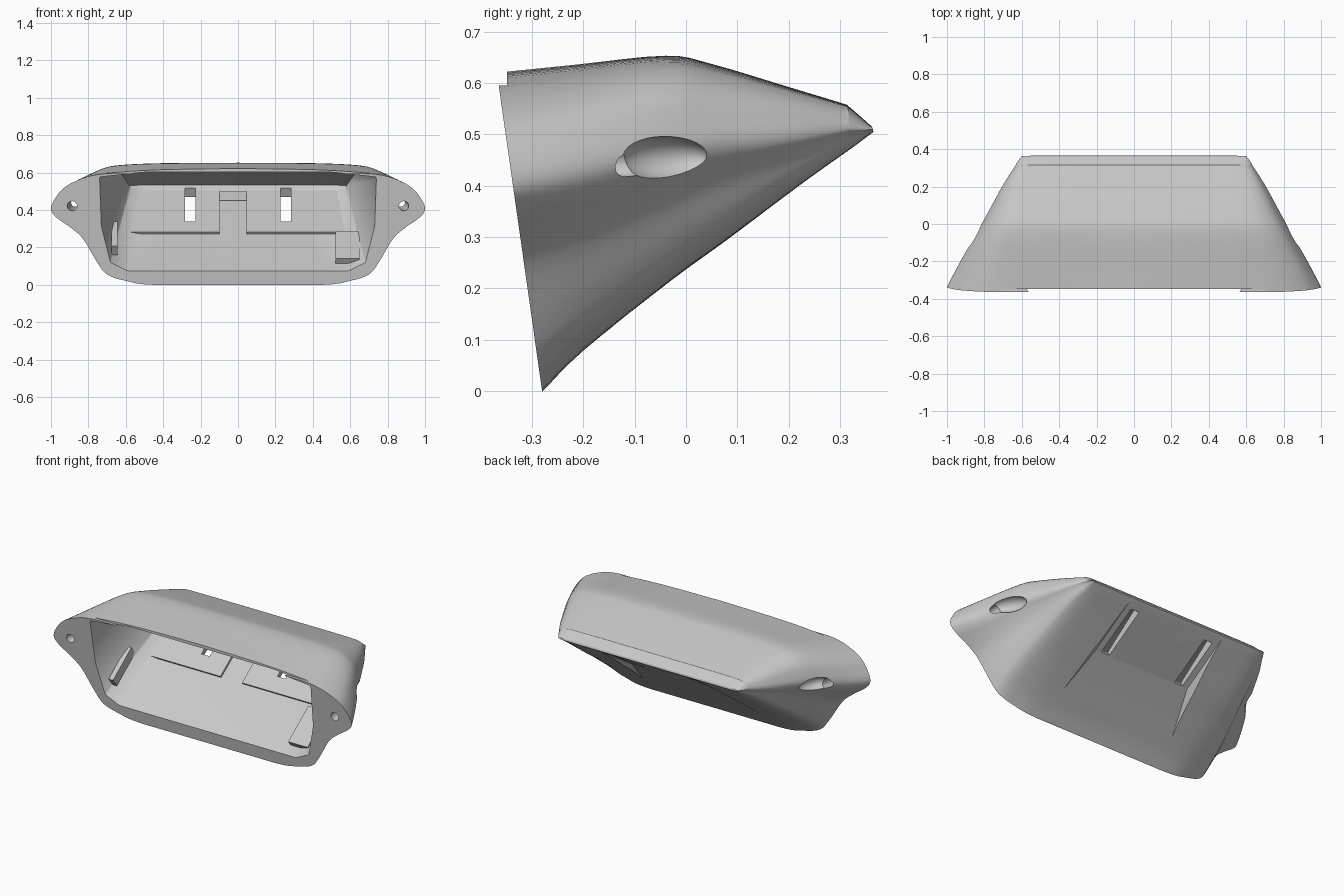
import bpy, bmesh, math
from mathutils import Matrix, Vector

cube = bpy.data.objects.get("Cube")
if cube:
    bpy.data.objects.remove(cube)

grey = bpy.data.materials.new("light_grey")
grey.use_nodes = True
grey.diffuse_color = (0.58, 0.58, 0.58, 1)
grey.node_tree.nodes["Principled BSDF"].inputs["Base Color"].default_value = (0.58, 0.58, 0.58, 1)


def make(name, bm):
    bmesh.ops.recalc_face_normals(bm, faces=bm.faces)
    mesh = bpy.data.meshes.new(name)
    bm.to_mesh(mesh)
    bm.free()
    mesh.materials.append(grey)
    ob = bpy.data.objects.new(name, mesh)
    bpy.context.collection.objects.link(ob)
    return ob


def box(name, centre, size, pitch=0):
    bm = bmesh.new()
    mat = Matrix.Translation(centre) @ Matrix.Rotation(pitch, 4, 'X') @ Matrix.Diagonal((*size, 1))
    bmesh.ops.create_cube(bm, size=1, matrix=mat)
    return make(name, bm)


def rod(name, start, end, radius):
    # Cylinder between two points
    bm = bmesh.new()
    a, b = Vector(start), Vector(end)
    mat = Matrix.Translation((a + b) / 2) @ (b - a).to_track_quat('Z', 'Y').to_matrix().to_4x4()
    bmesh.ops.create_cone(bm, cap_ends=True, segments=32, radius1=radius, radius2=radius,
                          depth=(b - a).length, matrix=mat)
    return make(name, bm)


def ellipsoid(name, centre, radii, yaw):
    bm = bmesh.new()
    mat = Matrix.Translation(centre) @ Matrix.Rotation(yaw, 4, 'Z') @ Matrix.Diagonal((*radii, 1))
    bmesh.ops.create_uvsphere(bm, u_segments=32, v_segments=16, radius=1, matrix=mat)
    return make(name, bm)


def hull(name, points):
    # Convex solid from points mirrored in x
    bm = bmesh.new()
    for x, y, z in points:
        for side in (1, -1):
            bm.verts.new((x * side, y, z))
    bmesh.ops.convex_hull(bm, input=bm.verts)
    loose = [v for v in bm.verts if not v.link_faces]
    bmesh.ops.delete(bm, geom=loose, context='VERTS')
    return make(name, bm)


def cut(target, cutter):
    mod = target.modifiers.new("cut", 'BOOLEAN')
    mod.operation = 'DIFFERENCE'
    mod.solver = 'EXACT'
    mod.object = cutter
    bpy.context.view_layer.objects.active = target
    bpy.ops.object.modifier_apply(modifier=mod.name)


def cut_once(target, cutter):
    cut(target, cutter)
    bpy.data.objects.remove(cutter)


def smooth(points, steps):
    # Catmull-Rom curve through the points
    pts = [Vector(p) for p in points]
    out = []
    for i in range(len(pts) - 1):
        p0, p1, p2, p3 = (pts[max(i - 1, 0)], pts[i], pts[i + 1], pts[min(i + 2, len(pts) - 1)])
        for k in range(steps):
            t = k / steps
            out.append(p1 + (p2 - p0) * t / 2 + (p0 * 2 - p1 * 5 + p2 * 4 - p3) * t * t / 2
                       + (p1 * 3 - p0 - p2 * 3 + p3) * t ** 3 / 2)
    return out + [pts[-1]]


# Half outlines (width, height) of the winged front and the boxy back
front = [(0, 0), (.45, 0), (.6, .035), (.7, .09), (.755, .2), (.83, .4), (.9, .5), (.97, .58),
         (1, .65), (.98, .74), (.92, .85), (.8, .935), (.66, .965), (.4, .99), (0, 1)]
back = [(0, 0), (.6, 0), (.85, 0), (.94, .05), (.97, .12), (.98, .22), (.99, .32), (1, .4),
        (1, .5), (.995, .62), (.98, .8), (.95, .92), (.88, .98), (.6, 1), (0, 1)]
# Top y, top z, bottom y, bottom z, half width, blend towards the back outline
stations = [(-.368, .62, -.28, 0, 1, 0), (-.22, .635, -.2, .08, .935, .19),
            (-.04, .653, -.03, .215, .835, .43), (.05, .637, .08, .295, .78, .55),
            (.2, .592, .22, .4, .7, .77), (.305, .56, .315, .468, .635, .92),
            (.317, .554, .325, .475, .63, .93), (.362, .515, .365, .505, .6, 1)]

# Outer body lofted from front to back
bm = bmesh.new()
rings = []
front_half = smooth([(a, v, 0) for a, v in front], 4)
back_half = smooth([(a, v, 0) for a, v in back], 4)
upper = smooth([s[:3] for s in stations], 4)
lower = smooth([s[3:] for s in stations], 4)
for (yt, zt, yb), (zb, w, blend) in zip(upper, lower):
    half = [p.lerp(q, blend) for p, q in zip(front_half, back_half)]
    full = [(p.x, p.y) for p in half] + [(-p.x, p.y) for p in half[-2:0:-1]]
    rings.append([bm.verts.new((a * w, yb + (yt - yb) * v, zb + (zt - zb) * v)) for a, v in full])
for r0, r1 in zip(rings, rings[1:]):
    for i in range(len(r0)):
        j = (i + 1) % len(r0)
        bm.faces.new((r0[i], r0[j], r1[j], r1[i]))
bm.faces.new(rings[0])
bm.faces.new(rings[-1])
body = make("shell_body", bm)

# Hollow open to the front
cut_once(body, hull("hollow", [
    (.6, -.34, .04), (.69, -.34, .09), (.755, -.42, .28), (.755, -.42, .572), (.5, -.42, .598),
    (.63, -.04, .603), (.45, -.04, .627), (.58, .27, .53), (.5, .29, .535), (.57, .27, .515),
    (.45, .27, .48)]))

# Set-back roof edge
cut_once(body, box("roof_edge_cutter", (0, -.448, .695), (2.2, .2, .2)))

# Dished underside: steep front panel meeting a flatter back panel
cut_once(body, hull("underside_cutter", [
    (.43, -.285, -.005), (.32, .06, .312), (.32, .37, .506), (.43, -.2, -.1), (.32, .45, .4)]))

# Screw holes leading to soft dents in the flanks
for side in (1, -1):
    cut_once(body, ellipsoid("dent_cutter", (.835 * side, -.04, .453), (.05, .097, .043),
                             math.radians(28) * side))
    cut_once(body, rod("screw_cutter", (.893 * side, -.4, .416), (.86 * side, -.08, .447), .026))

# Raised floor pads with a gap between them
slope = math.atan(.75)
pads = []
for name, x0, x1 in (("right_floor_pad", -.58, -.1), ("left_floor_pad", .045, .57)):
    pads.append(box(name, ((x0 + x1) / 2, .13, .383), (x1 - x0, .37, .024), slope))

# Slots through the floor and pads
for x in (-.255, .255):
    slot = box("slot_cutter", (x, .185, .401), (.055, .29, .1), math.atan(.6))
    for part in [body] + pads:
        cut(part, slot)
    bpy.data.objects.remove(slot)

# Small tab bridging the gap, corner block and side rail
box("centre_tab", (-.027, .24, .475), (.145, .05, .05))
box("corner_block", (.585, -.155, .2), (.13, .24, .035), slope)
box("side_rail", (-.66, -.17, .25), (.03, .22, .06), slope)

# Smooth shading with sharp edges kept
bpy.ops.object.select_all(action='DESELECT')
body.select_set(True)
bpy.context.view_layer.objects.active = body
bpy.ops.object.shade_smooth_by_angle(angle=math.radians(30))
